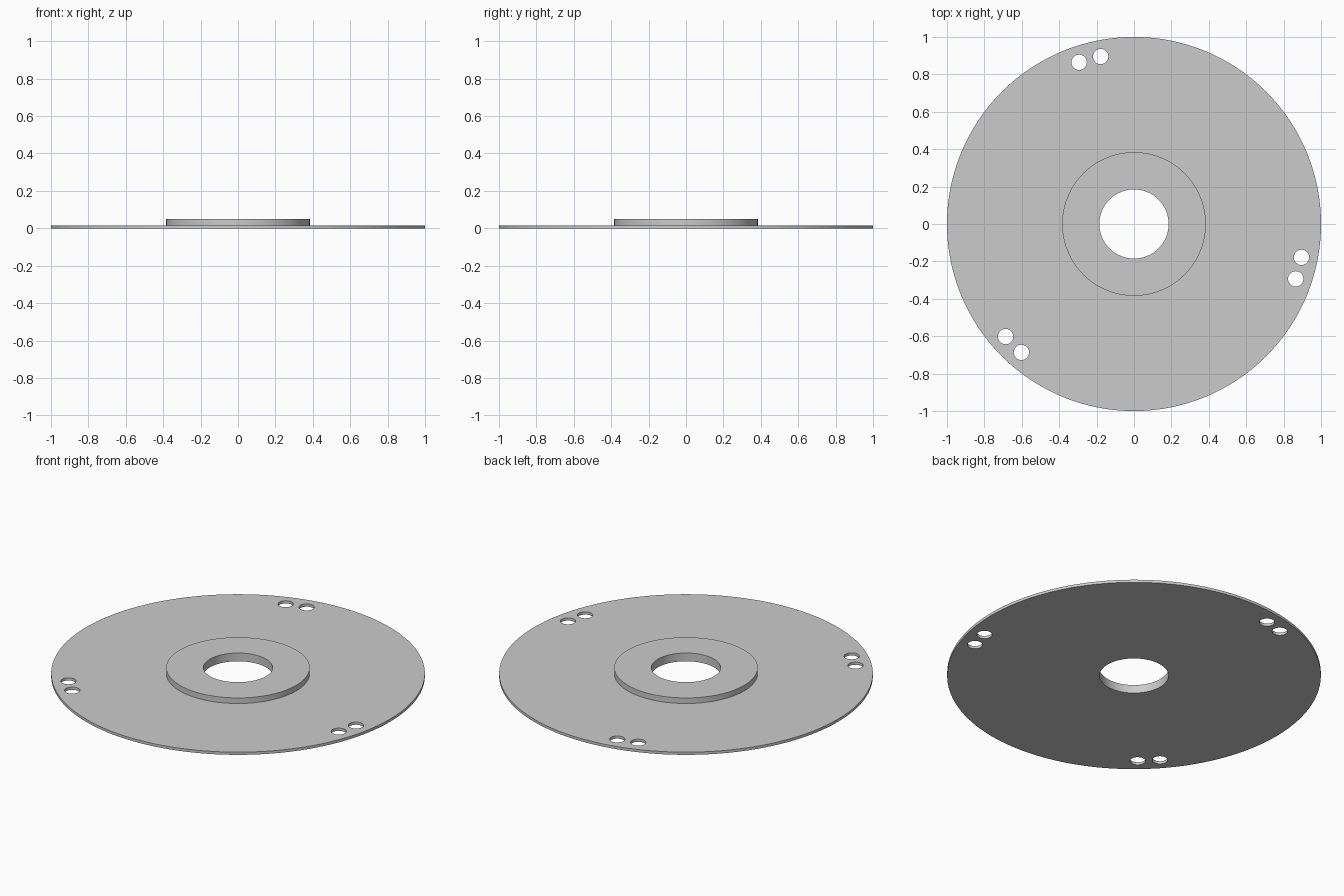
import bpy, bmesh, math

if "Cube" in bpy.data.objects:
    bpy.data.objects.remove(bpy.data.objects["Cube"])

OUTER_R, HUB_R, BORE_R = 1.0, 0.384, 0.185
PLATE_H, HUB_H = 0.016, 0.049
HOLE_R, HOLE_DIST, HOLE_HALF_ANGLE = 0.041, 0.913, 3.75

grey = bpy.data.materials.new("steel grey")
grey.diffuse_color = (0.6, 0.6, 0.6, 1)
grey.use_nodes = True
grey.node_tree.nodes["Principled BSDF"].inputs["Base Color"].default_value = grey.diffuse_color


def make_object(name, bm):
    bmesh.ops.recalc_face_normals(bm, faces=bm.faces[:])
    mesh = bpy.data.meshes.new(name)
    bm.to_mesh(mesh)
    bm.free()
    mesh.materials.append(grey)
    obj = bpy.data.objects.new(name, mesh)
    bpy.context.collection.objects.link(obj)
    return obj


def lathe(name, profile, segments=128):
    """Revolve a closed (radius, height) profile around z."""
    bm = bmesh.new()
    rings = []
    for i in range(segments):
        a = math.tau * i / segments
        rings.append([bm.verts.new((r * math.cos(a), r * math.sin(a), z)) for r, z in profile])
    n = len(profile)
    for i in range(segments):
        p, q = rings[i], rings[(i + 1) % segments]
        for j in range(n):
            k = (j + 1) % n
            bm.faces.new((p[j], q[j], q[k], p[k]))
    return make_object(name, bm)


# Thin disc with a raised hub and a central bore
disc = lathe("flanged_disc", [
    (BORE_R, 0), (OUTER_R, 0), (OUTER_R, PLATE_H),
    (HUB_R, PLATE_H), (HUB_R, HUB_H), (BORE_R, HUB_H)])

# Three pairs of round holes near the rim
bm = bmesh.new()
for pair_angle in (105, 225, 345):
    for side in (-1, 1):
        a = math.radians(pair_angle + side * HOLE_HALF_ANGLE)
        made = bmesh.ops.create_cone(bm, cap_ends=True, segments=48,
                                     radius1=HOLE_R, radius2=HOLE_R, depth=0.2)
        bmesh.ops.translate(bm, verts=made["verts"],
                            vec=(HOLE_DIST * math.cos(a), HOLE_DIST * math.sin(a), 0))
cutter = make_object("hole_cutter", bm)
cutter.hide_render = True

cut = disc.modifiers.new("rim holes", "BOOLEAN")
cut.operation = "DIFFERENCE"
cut.solver = "EXACT"
cut.object = cutter

bpy.ops.object.select_all(action="DESELECT")
disc.select_set(True)
bpy.context.view_layer.objects.active = disc
bpy.ops.object.modifier_apply(modifier=cut.name)
bpy.data.objects.remove(cutter)

# Smooth round walls, sharp rims
bpy.ops.object.shade_smooth_by_angle(angle=math.radians(30))
